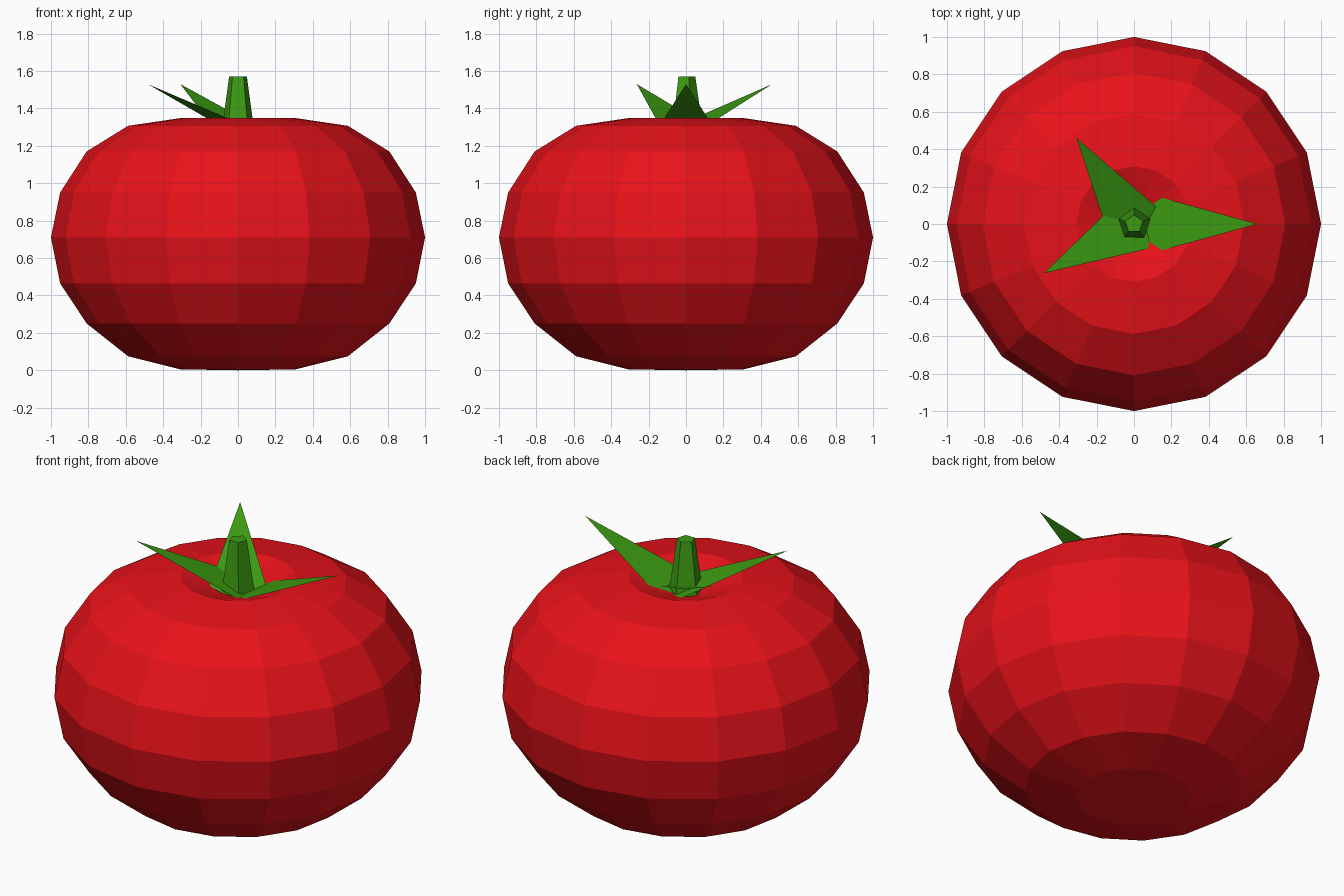
import bpy, bmesh, math

if "Cube" in bpy.data.objects:
    bpy.data.objects.remove(bpy.data.objects["Cube"])


def material(name, rgb):
    m = bpy.data.materials.new(name)
    m.diffuse_color = (*rgb, 1)
    m.use_nodes = True
    m.node_tree.nodes["Principled BSDF"].inputs["Base Color"].default_value = m.diffuse_color
    return m


def make_object(name, bm, mat):
    bmesh.ops.recalc_face_normals(bm, faces=bm.faces)
    mesh = bpy.data.meshes.new(name)
    bm.to_mesh(mesh)
    bm.free()
    mesh.materials.append(mat)
    obj = bpy.data.objects.new(name, mesh)
    bpy.context.collection.objects.link(obj)
    return obj


red = material("red_skin", (0.8, 0.006, 0.01))
green = material("green_leaf", (0.045, 0.33, 0.006))

# Fruit: squashed 16 x 10 sphere with a dimple at the top
bm = bmesh.new()
bmesh.ops.create_uvsphere(bm, u_segments=16, v_segments=10, radius=1)
heights = [0.0, 0.005, 0.075, 0.25, 0.465, 0.71, 0.95, 1.17, 1.307, 1.348, 1.236]
for v in bm.verts:
    ring = round(math.acos(max(-1, min(1, -v.co.z))) / math.radians(18))
    v.co.z = heights[ring]
make_object("fruit", bm, red)

# Stem: tapered five-sided stub, one corner towards the back
bm = bmesh.new()
bmesh.ops.create_cone(bm, cap_ends=True, segments=5, radius1=0.097, radius2=0.05, depth=0.33)
corner = max(bm.verts, key=lambda v: v.co.y).co
turn = math.pi / 2 - math.atan2(corner.y, corner.x)
for v in bm.verts:
    a = math.atan2(v.co.y, v.co.x) + turn
    r = v.co.xy.length
    v.co = (r * math.cos(a), r * math.sin(a), v.co.z + 1.405)
make_object("stem", bm, green)

# Leaves: flat pointed triangles rising outward from the dimple
LENGTH, SPREAD, SLOPE, TIP_Z = 0.66, 0.275, 0.43, 1.53
for i, (angle, tip) in enumerate([(0, 0.66), (123.8, 0.555), (208.6, 0.55)]):
    c, s = math.cos(math.radians(angle)), math.sin(math.radians(angle))
    bm = bmesh.new()
    half = LENGTH * SPREAD
    pts = [(tip, 0, TIP_Z)] + [(tip - LENGTH, w, TIP_Z - SLOPE * LENGTH) for w in (half, -half)]
    bm.faces.new([bm.verts.new((x * c - y * s, x * s + y * c, z)) for x, y, z in pts])
    make_object(f"leaf_{i + 1}", bm, green)
